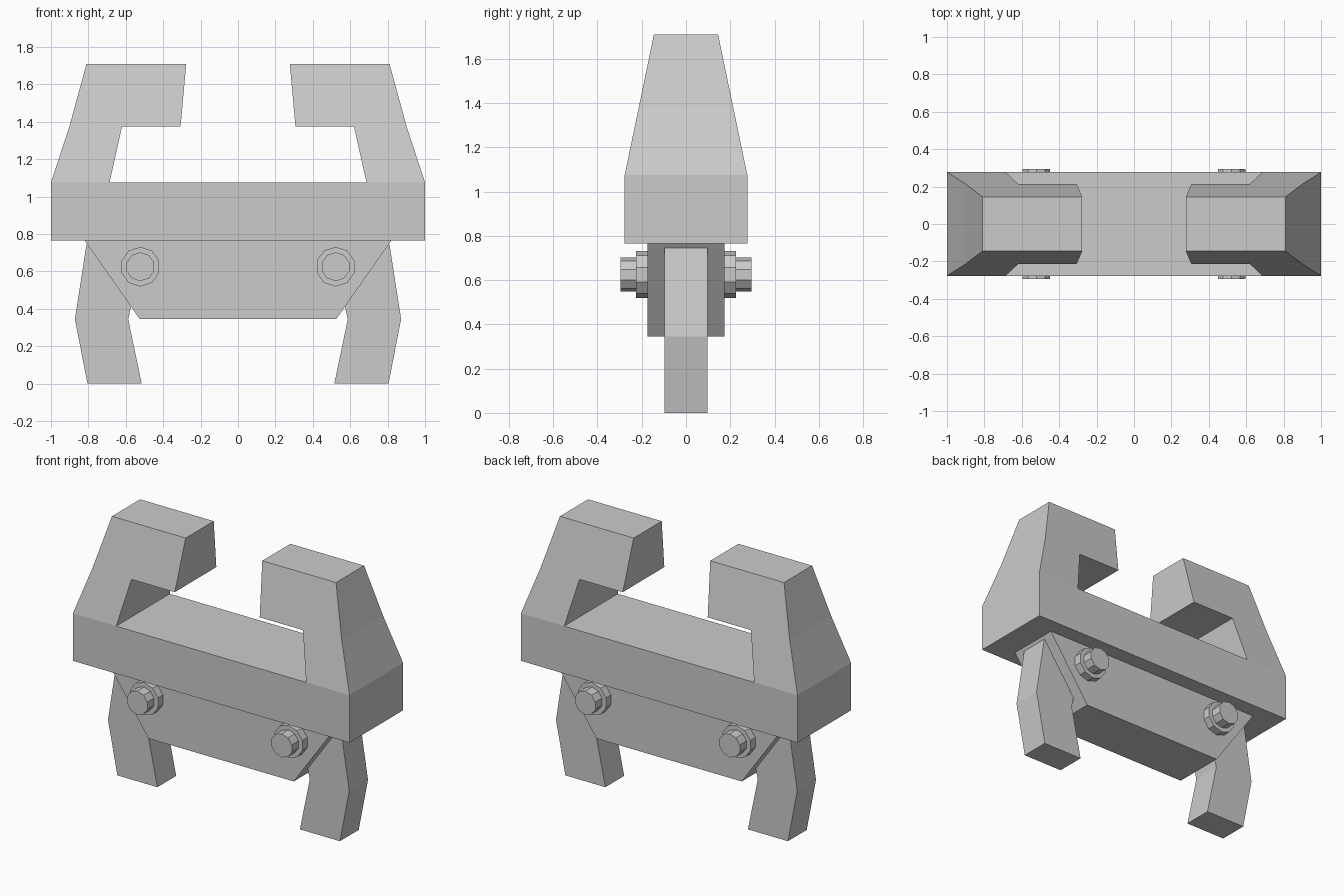
import bpy, bmesh, math
from mathutils import Matrix

if "Cube" in bpy.data.objects:
    bpy.data.objects.remove(bpy.data.objects["Cube"])


def finish(name, bm):
    bmesh.ops.remove_doubles(bm, verts=bm.verts, dist=1e-5)
    bmesh.ops.recalc_face_normals(bm, faces=bm.faces)
    mesh = bpy.data.meshes.new(name)
    bm.to_mesh(mesh)
    bm.free()
    obj = bpy.data.objects.new(name, mesh)
    bpy.context.collection.objects.link(obj)
    return obj


def solid(name, outline, half_width, panels=None):
    """Front-view outline (x, z) closed between y = -/+half_width(z)."""
    bm = bmesh.new()
    front = [bm.verts.new((x, -half_width(z), z)) for x, z in outline]
    back = [bm.verts.new((x, half_width(z), z)) for x, z in outline]
    n = len(outline)
    for i in range(n):
        j = (i + 1) % n
        bm.faces.new((front[i], front[j], back[j], back[i]))
    for panel in panels or [range(n)]:
        bm.faces.new([front[i] for i in panel])
        bm.faces.new([back[i] for i in reversed(panel)])
    return finish(name, bm)


# Upper clamp: base bar with two tapering hooked arms
right = [(1, .765), (1, 1.075), (.9, 1.38), (.81, 1.71),
         (.277, 1.71), (.307, 1.375), (.62, 1.375), (.687, 1.075)]
outline = right + [(-x, z) for x, z in reversed(right)]
taper = lambda z: .277 - .132 * max(0, z - 1.075) / .635
solid("upper_clamp", outline, taper, [
    [0, 1, 7, 8, 14, 15],
    [1, 2, 6, 7], [2, 3, 4, 5, 6],
    [8, 9, 13, 14], [9, 10, 11, 12, 13]])

# Lower mounting block
solid("mounting_block", [(.82, .765), (-.82, .765), (-.525, .345), (.525, .345)],
      lambda z: .174)

# Bent legs
leg = [(.515, 0), (.805, 0), (.872, .345), (.81, .745), (.495, .745), (.587, .345)]
for side, s in (("left", -1), ("right", 1)):
    solid(side + "_leg", [(s * x, z) for x, z in leg], lambda z: .097)

    # Ten-sided washers and bolts, showing on both faces
    for part, radius, reach in (("washer", .106, .225), ("bolt", .077, .295)):
        bm = bmesh.new()
        bmesh.ops.create_cone(
            bm, cap_ends=True, segments=10, radius1=radius, radius2=radius,
            depth=2 * reach,
            matrix=Matrix.Translation((s * .522, 0, .625))
            @ Matrix.Rotation(math.pi / 2, 4, 'X'))
        finish(side + "_" + part, bm)
